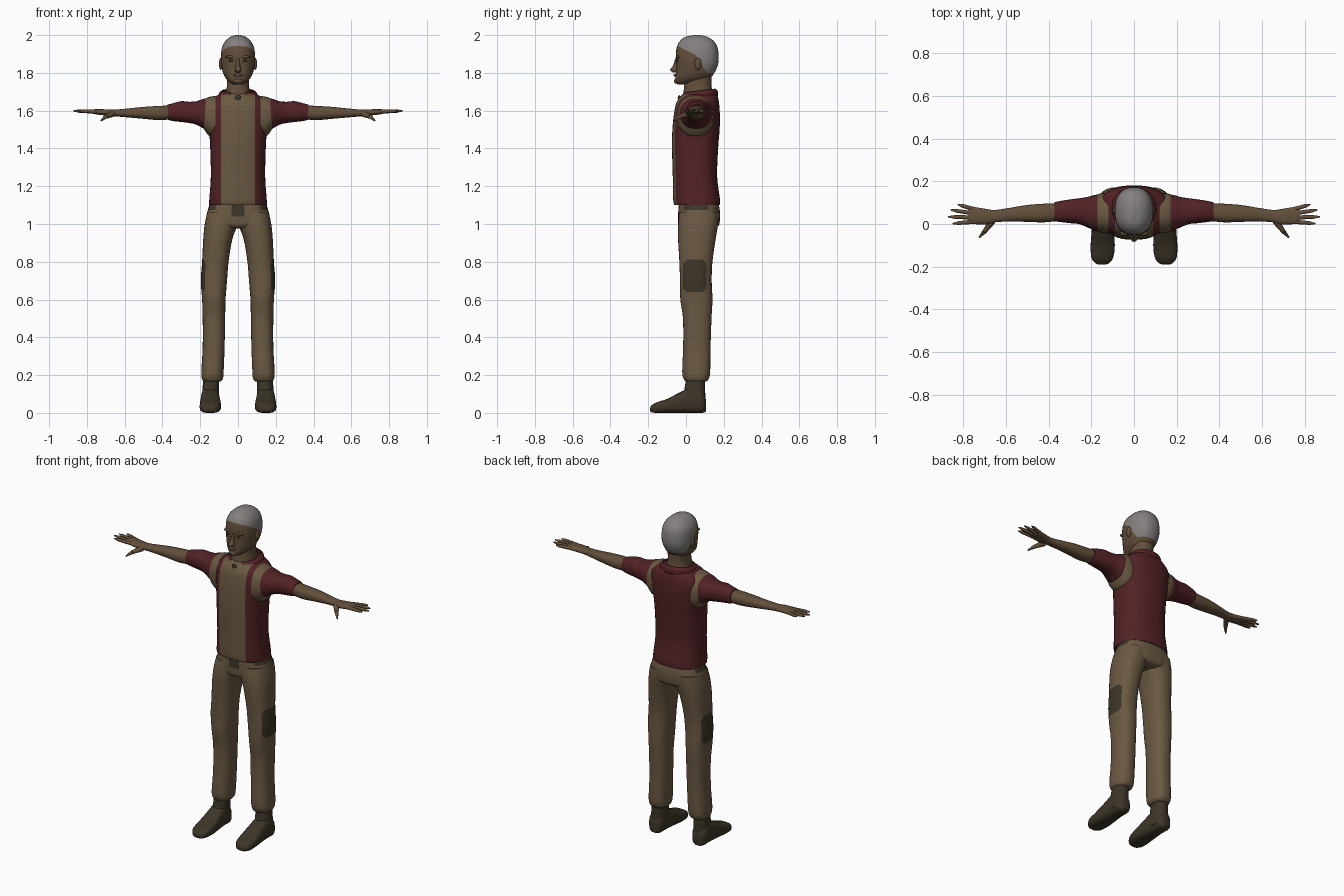
import bpy, bmesh, math
from mathutils import Vector, Matrix

cube = bpy.data.objects.get("Cube")
if cube:
    bpy.data.objects.remove(cube, do_unlink=True)


def material(name, rgb):
    m = bpy.data.materials.new(name)
    m.use_nodes = True
    m.diffuse_color = (*rgb, 1)
    m.node_tree.nodes["Principled BSDF"].inputs["Base Color"].default_value = (*rgb, 1)
    return m


SKIN = material("skin", (.125, .078, .043))
HAIR = material("grey hair", (.23, .215, .21))
RED = material("dark red cloth", (.085, .016, .019))
TAN = material("tan cloth", (.145, .1, .055))
DARK = material("dark brown", (.046, .036, .021))
parts = []


def finish(name, bm, mats, mirror=False, rule=None):
    """Turn a bmesh into an object, colour it by rule and mirror it if paired."""
    bmesh.ops.recalc_face_normals(bm, faces=bm.faces)
    if rule:
        for f in bm.faces:
            f.material_index = int(rule(f.calc_center_median()))
    mesh = bpy.data.meshes.new(name)
    bm.to_mesh(mesh)
    bm.free()
    for m in mats:
        mesh.materials.append(m)
    ob = bpy.data.objects.new(name, mesh)
    bpy.context.scene.collection.objects.link(ob)
    if mirror:
        ob.modifiers.new("mirror", "MIRROR").use_mirror_merge = False
    parts.append(ob)
    return ob


def smooth_rows(rows, steps):
    """Catmull-Rom interpolation between the given sections."""
    out = []
    for i in range(len(rows) - 1):
        p = [rows[max(0, min(len(rows) - 1, i + k))] for k in (-1, 0, 1, 2)]
        for s in range(steps):
            t = s / steps
            out.append([b + t / 2 * (c - a + t * (2*a - 5*b + 4*c - d + t * (3*(b - c) + d - a)))
                        for a, b, c, d in zip(*p)])
    return out + [list(rows[-1])]


def loft(name, axis, rows, mats, power=2.3, segs=32, steps=4, mirror=False,
         cuts=(), rule=None, caps=True):
    """Skin over rounded sections; each row is position, then min/max on both other axes."""
    bm = bmesh.new()
    rings = []
    for t, a0, a1, b0, b1 in smooth_rows(rows, steps):
        ring = []
        for k in range(segs):
            c, s = math.cos(math.tau * k / segs), math.sin(math.tau * k / segs)
            a = (a0 + a1) / 2 + (a1 - a0) / 2 * math.copysign(abs(c) ** (2 / power), c)
            b = (b0 + b1) / 2 + (b1 - b0) / 2 * math.copysign(abs(s) ** (2 / power), s)
            ring.append(bm.verts.new({"X": (t, a, b), "Y": (a, t, b), "Z": (a, b, t)}[axis]))
        rings.append(ring)
    for r, q in zip(rings, rings[1:]):
        for k in range(segs):
            j = (k + 1) % segs
            bm.faces.new((r[k], r[j], q[j], q[k]))
    if caps:
        bm.faces.new(rings[0])
        bm.faces.new(rings[-1])
    for co, no in cuts:
        bmesh.ops.bisect_plane(bm, geom=bm.verts[:] + bm.edges[:] + bm.faces[:],
                               plane_co=co, plane_no=no)
    return finish(name, bm, mats, mirror, rule)


def even(rows):
    """Expand half-widths into symmetric left/right extents."""
    return [(z, -w, w, y0, y1) for z, w, y0, y1 in rows]


def blob(name, loc, scale, mat, mirror=False):
    bm = bmesh.new()
    bmesh.ops.create_uvsphere(bm, u_segments=16, v_segments=10, radius=1,
                              matrix=Matrix.Translation(loc) @ Matrix.Diagonal((*scale, 1)))
    return finish(name, bm, [mat], mirror)


def digit(name, points, radii):
    """Tapered finger through a chain of points."""
    bm = bmesh.new()
    for p, q, r, e in zip(points, points[1:], radii, radii[1:]):
        p, q = Vector(p), Vector(q)
        m = Matrix.Translation((p + q) / 2) @ (q - p).to_track_quat("Z", "Y").to_matrix().to_4x4()
        bmesh.ops.create_cone(bm, cap_ends=True, segments=10, radius1=r, radius2=e,
                              depth=(q - p).length, matrix=m)
    return finish(name, bm, [SKIN], True)


# Head with hair divided off by two slanted planes
front_line, back_line = Vector((0, .05, .1)), Vector((0, .095, .06))
temple = Vector((0, .05, 1.895))
loft("head", "Z", even([
    (2, .012, .045, .075), (1.99, .042, -.005, .115), (1.965, .07, -.035, .15),
    (1.93, .086, -.05, .168), (1.88, .091, -.054, .173), (1.84, .088, -.052, .168),
    (1.8, .079, -.054, .15), (1.77, .064, -.057, .125), (1.747, .04, -.055, .08),
    (1.738, .02, -.04, .04)]), [SKIN, HAIR],
    cuts=[(temple, front_line), (temple, back_line), ((0, 0, 1.8), (0, 0, 1))],
    rule=lambda c: c.z > 1.8 and ((c - temple).dot(front_line) > 0 or (c - temple).dot(back_line) > 0))
loft("neck", "Z", even([(1.8, .06, .02, .135), (1.75, .058, -.005, .135),
                        (1.71, .062, -.012, .138), (1.65, .08, -.02, .15)]), [SKIN])
loft("nose", "Z", even([(1.875, .008, -.058, -.03), (1.84, .011, -.068, -.03),
                        (1.815, .017, -.084, -.03), (1.802, .012, -.068, -.03)]),
     [SKIN], segs=12)
blob("lips", (0, -.057, 1.787), (.026, .009, .007), SKIN)
blob("chin", (0, -.05, 1.757), (.027, .014, .014), SKIN)
blob("brow", (.036, -.043, 1.884), (.03, .012, .008), SKIN, True)
blob("eye", (.035, -.046, 1.864), (.014, .006, .005), DARK, True)
blob("ear", (.091, .063, 1.848), (.01, .018, .032), SKIN, True)

# Shirt body with tan front panel
loft("shirt_body", "Z", even([
    (1.1, .154, -.062, .178), (1.13, .152, -.068, .18), (1.25, .144, -.07, .165),
    (1.4, .147, -.074, .17), (1.5, .154, -.072, .178), (1.58, .167, -.064, .179),
    (1.64, .162, -.052, .175), (1.678, .115, -.028, .166), (1.695, .075, -.005, .15)]),
    [RED, TAN], power=2.5, segs=40, cuts=[((s * .09, 0, 0), (1, 0, 0)) for s in (-1, 1)],
    rule=lambda c: abs(c.x) < .09 and c.y < .03)

# Collar ring, open at the throat and lower at the front
collar = loft("collar", "Z", even([(1.665, .108, -.035, .168), (1.695, .101, -.026, .168),
                                   (1.71, .085, -.012, .155)]), [RED], caps=False)
bm = bmesh.new()
bm.from_mesh(collar.data)
gap = [f for f in bm.faces if f.calc_center_median().y < 0 and abs(f.calc_center_median().x) < .035]
bmesh.ops.delete(bm, geom=gap, context="FACES")
for v in bm.verts:
    v.co.z += (v.co.y - .1) * .12
bm.to_mesh(collar.data)
bm.free()
collar.modifiers.new("thickness", "SOLIDIFY").thickness = .008
blob("throat_button", (0, -.036, 1.668), (.016, .008, .014), DARK)

# Armhole trim and sleeves
loft("armhole_trim", "X", [(.12, -.045, .146, 1.455, 1.678), (.155, -.04, .143, 1.468, 1.672),
                           (.182, -.03, .135, 1.505, 1.66)], [TAN], mirror=True)
loft("sleeve", "X", [(.155, -.034, .138, 1.49, 1.668), (.185, -.031, .136, 1.506, 1.662),
                     (.22, -.015, .126, 1.526, 1.65), (.26, 0, .12, 1.535, 1.647),
                     (.3, .004, .115, 1.54, 1.65), (.35, .01, .107, 1.546, 1.638),
                     (.372, .013, .102, 1.552, 1.632)], [RED], mirror=True)

# Forearm, palm and fingers
loft("forearm", "X", [(.34, .016, .098, 1.555, 1.628), (.42, .008, .095, 1.55, 1.625),
                      (.5, .01, .089, 1.557, 1.62), (.58, .012, .076, 1.564, 1.612),
                      (.65, .008, .066, 1.57, 1.606), (.69, -.002, .07, 1.573, 1.607),
                      (.75, 0, .079, 1.58, 1.608), (.775, .012, .07, 1.586, 1.605)],
     [SKIN], mirror=True, segs=24)
tips = {"index_finger": (.85, .002), "middle_finger": (.872, .034),
        "ring_finger": (.86, .066), "little_finger": (.826, .092)}
for i, (name, (x, y)) in enumerate(tips.items()):
    base = Vector((.745, .011 + .019 * i, 1.594))
    tip = Vector((x, y, 1.599))
    digit(name, [base, base.lerp(tip, .75), tip], [.011, .009, .003])
digit("thumb", [(.665, .012, 1.583), (.7, -.035, 1.568), (.725, -.063, 1.547)], [.017, .011, .004])

# Trouser hips with dark fly and side pockets
loft("trouser_hips", "Z", even([(1.13, .142, -.035, .165), (1.08, .158, -.04, .178),
                                (1.03, .168, -.042, .18), (.99, .15, -.036, .172),
                                (.975, .09, -.01, .14)]), [TAN, DARK], power=2.5,
     cuts=[((s * .035, 0, 0), (1, 0, 0)) for s in (-1, 1)]
     + [((0, 0, z), (0, 0, 1)) for z in (1.04, 1.075)],
     rule=lambda c: (abs(c.x) < .035 and c.y < 0 and c.z > 1.04)
     or (abs(c.x) > .12 and -.01 < c.y < .12 and c.z > 1.075))

# Trouser legs with a dark patch on the outer knee
patch = Vector((0, .047, .725))
sides = [(0, 1, 0, .062), (0, 0, 1, .086), (0, 1, 1, .128), (0, 1, -1, .128)]
loft("trouser_leg", "Z", [
    (1.06, .004, .162, -.034, .172), (1, .002, .176, -.042, .17), (.92, .03, .184, -.042, .157),
    (.8, .05, .19, -.035, .14), (.7, .058, .197, -.032, .136), (.6, .066, .19, -.03, .14),
    (.5, .068, .187, -.016, .135), (.35, .071, .187, -.015, .13), (.22, .076, .194, -.02, .128),
    (.18, .08, .191, -.012, .12), (.165, .092, .18, 0, .106)],
    [TAN, DARK], power=2.4, mirror=True,
    cuts=[(patch + Vector((x, y, z)).normalized() * s * d / Vector((x, y, z)).length, (x, y, z))
          for x, y, z, d in sides for s in (-1, 1)],
    rule=lambda c: c.x > .13 and all(abs((c - patch).dot(Vector(p[:3]))) < p[3] for p in sides))

# Shoes
loft("shoe_foot", "Y", [
    (.106, .125, .17, .008, .07), (.085, .104, .192, 0, .11), (.03, .1, .195, 0, .135),
    (-.03, .095, .198, 0, .11), (-.1, .09, .203, 0, .074), (-.155, .097, .2, 0, .056),
    (-.182, .115, .183, .003, .04), (-.19, .135, .165, .01, .028)],
    [DARK], power=3, mirror=True, segs=24)
loft("shoe_ankle", "Z", [(.19, .102, .183, .002, .1), (.1, .1, .19, -.012, .102),
                         (.03, .1, .194, -.02, .103)], [DARK], mirror=True, segs=24)

# Smooth shading that keeps hard edges
bpy.ops.object.select_all(action="DESELECT")
for ob in parts:
    ob.select_set(True)
bpy.context.view_layer.objects.active = parts[0]
bpy.ops.object.shade_smooth_by_angle(angle=math.radians(50))
